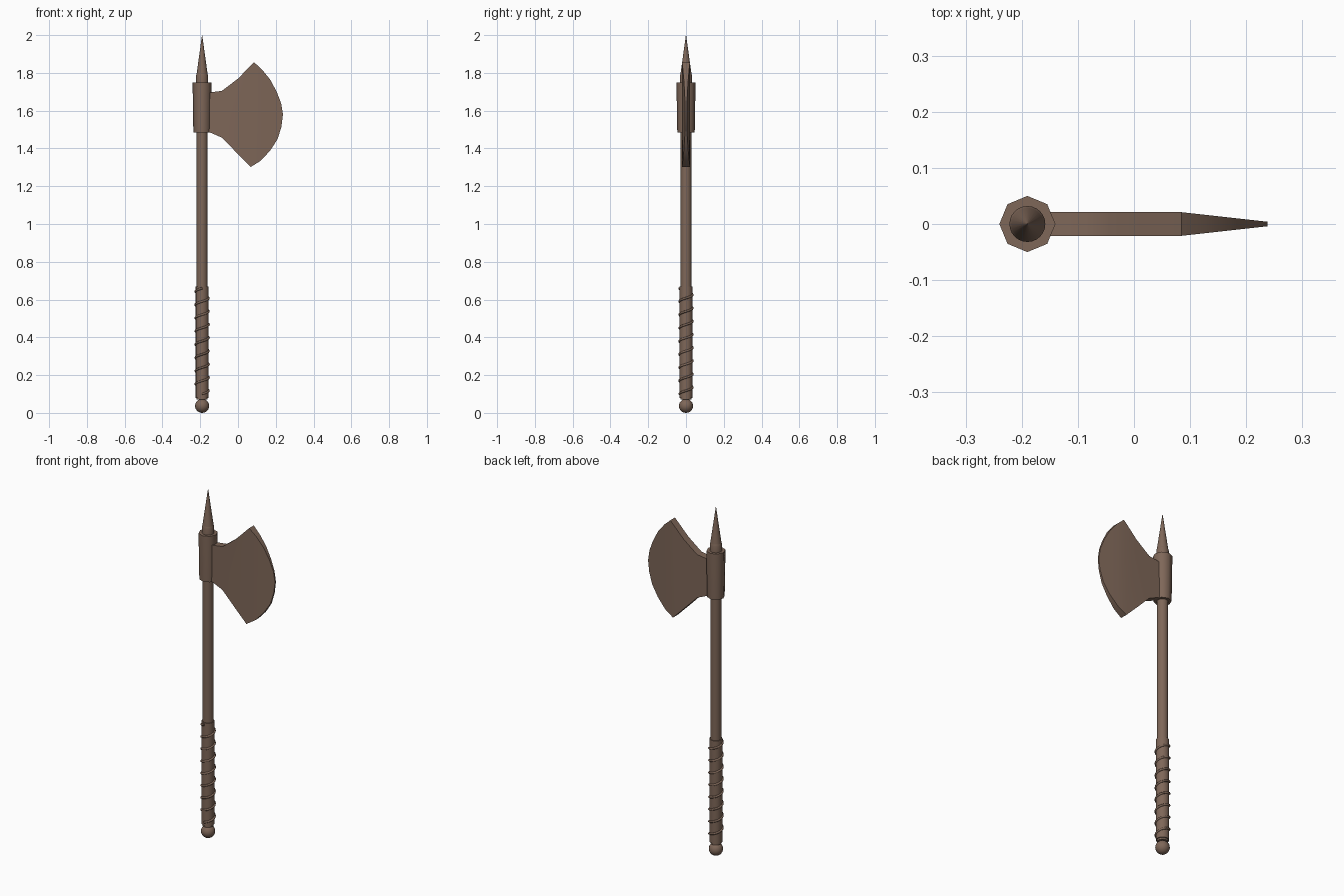
import bpy, bmesh, math

cube = bpy.data.objects.get("Cube")
if cube:
    bpy.data.objects.remove(cube, do_unlink=True)

AXIS = -0.19

brown = bpy.data.materials.new("weathered_brown")
brown.use_nodes = True
COLOUR = (0.21, 0.135, 0.098, 1)
brown.diffuse_color = COLOUR
brown.node_tree.nodes["Principled BSDF"].inputs["Base Color"].default_value = COLOUR


def finish(name, bm, angle):
    """Turn a bmesh into a named, shaded object."""
    bmesh.ops.recalc_face_normals(bm, faces=bm.faces)
    mesh = bpy.data.meshes.new(name)
    bm.to_mesh(mesh)
    bm.free()
    mesh.materials.append(brown)
    obj = bpy.data.objects.new(name, mesh)
    bpy.context.collection.objects.link(obj)
    bpy.ops.object.select_all(action='DESELECT')
    obj.select_set(True)
    bpy.context.view_layer.objects.active = obj
    bpy.ops.object.shade_smooth_by_angle(angle=math.radians(angle))
    return obj


def lathe(name, profile, sides, angle=50):
    """Stack rings of (radius, height) around the weapon's axis."""
    bm = bmesh.new()
    rings = []
    for r, z in profile:
        rings.append([bm.verts.new((AXIS + r * math.cos(math.tau * i / sides),
                                    r * math.sin(math.tau * i / sides), z))
                      for i in range(sides)])
    for low, high in zip(rings, rings[1:]):
        for i in range(sides):
            j = (i + 1) % sides
            bm.faces.new((low[i], low[j], high[j], high[i]))
    bm.faces.new(rings[0])
    bm.faces.new(rings[-1])
    return finish(name, bm, angle)


# Handle parts
lathe("shaft", [(0.029, 0.07), (0.029, 1.77)], 16)
lathe("grip", [(0.034, 0.08), (0.034, 0.67)], 16)
lathe("socket", [(0.046, 1.485), (0.047, 1.52), (0.05, 1.72), (0.05, 1.75)], 8)
lathe("collar", [(0.032, 1.74), (0.032, 1.785), (0.029, 1.795)], 24, 30)
lathe("spike", [(0.029, 1.795), (0.0005, 2.0)], 24)
ball = [(0.037 * math.sin(math.pi * k / 12) + 0.0003,
         0.037 - 0.037 * math.cos(math.pi * k / 12)) for k in range(13)]
lathe("pommel", ball, 20)

# Cord wound around the grip
curve = bpy.data.curves.new("cord_path", 'CURVE')
curve.dimensions = '3D'
curve.bevel_depth = 0.006
curve.bevel_resolution = 1
curve.use_fill_caps = True
turns, steps = 8, 20
spline = curve.splines.new('POLY')
spline.points.add(turns * steps)
for k, point in enumerate(spline.points):
    a = math.tau * k / steps - math.pi / 2
    point.co = (AXIS + 0.035 * math.cos(a), 0.035 * math.sin(a),
                0.10 + 0.56 * k / (turns * steps), 1)
curve.materials.append(brown)
cord = bpy.data.objects.new("grip_cord", curve)
bpy.context.collection.objects.link(cord)

# Axe blade: neck, flaring horns and a curved cutting edge
upper = [(-0.16, 1.695), (-0.085, 1.705), (-0.045, 1.735), (0, 1.77), (0.085, 1.856)]
edge = [(0.125, 1.82), (0.17, 1.765), (0.205, 1.70), (0.228, 1.64), (0.238, 1.58),
        (0.23, 1.515), (0.21, 1.45), (0.17, 1.388), (0.12, 1.335)]
lower = [(0.068, 1.302), (0, 1.37), (-0.085, 1.457), (-0.16, 1.49)]
outline = upper + edge + lower
HORN, TIP = 0.085, 0.238


def half_thickness(x):
    t = max(0, (x - HORN) / (TIP - HORN))
    return 0.021 - 0.017 * t


bm = bmesh.new()
sides = []
for s in (-1, 1):
    ring = [bm.verts.new((x, s * half_thickness(x), z)) for x, z in outline]
    horn_top, horn_low = len(upper) - 1, len(upper) + len(edge)
    # Flat cheek behind the horns, tapering cheek in front of them
    bm.faces.new(ring[:horn_top + 1] + ring[horn_low:])
    front = ring[horn_top:horn_low + 1]
    n = len(front)
    for i in range(n // 2):
        quad = [front[i], front[i + 1], front[n - 2 - i], front[n - 1 - i]]
        quad = list(dict.fromkeys(quad))
        if len(quad) > 2:
            bm.faces.new(quad)
    sides.append(ring)
a, b = sides
for i in range(len(outline)):
    j = (i + 1) % len(outline)
    bm.faces.new((a[i], a[j], b[j], b[i]))
finish("blade", bm, 30)
